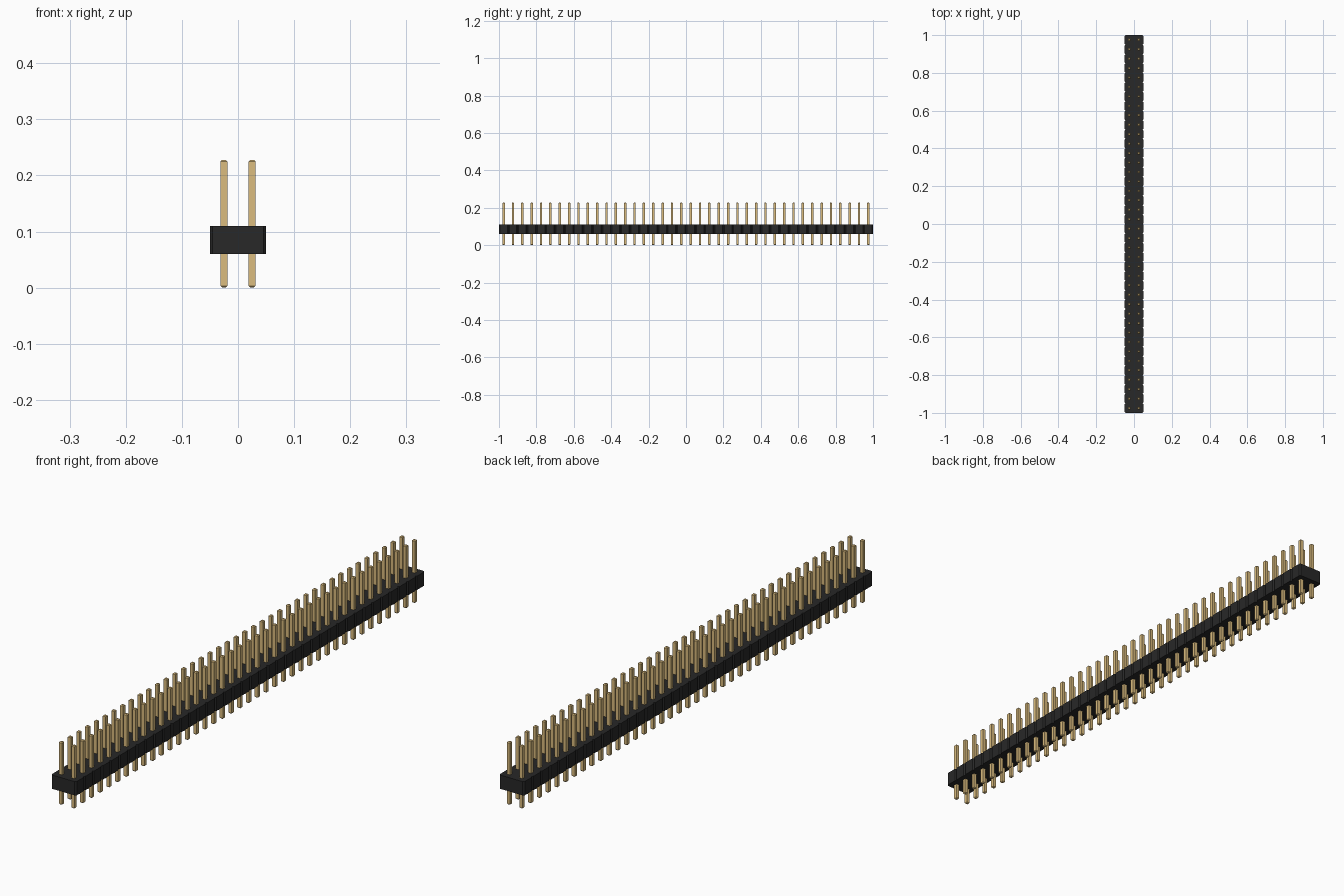
import bpy, bmesh

cube = bpy.data.objects.get("Cube")
if cube:
    bpy.data.objects.remove(cube, do_unlink=True)

ROWS, PITCH = 40, 0.05
BODY_Z0, BODY_Z1 = 0.06, 0.11
PIN_TOP, PIN_W = 0.228, 0.0126
CHAMFER = PITCH / 10
HALF_X = PITCH


def material(name, rgb):
    m = bpy.data.materials.new(name)
    m.use_nodes = True
    m.diffuse_color = (*rgb, 1)
    bsdf = next(n for n in m.node_tree.nodes if n.type == 'BSDF_PRINCIPLED')
    bsdf.inputs["Base Color"].default_value = (*rgb, 1)
    return m


def add_object(name, bm, mat):
    bmesh.ops.recalc_face_normals(bm, faces=bm.faces)
    mesh = bpy.data.meshes.new(name)
    bm.to_mesh(mesh)
    bm.free()
    mesh.materials.append(mat)
    obj = bpy.data.objects.new(name, mesh)
    bpy.context.collection.objects.link(obj)
    return obj


black = material("black plastic", (0.021, 0.021, 0.021))
gold = material("gold metal", (0.708, 0.504, 0.21))

# Housing: outline with a V notch between neighbouring rows, extruded upwards
side = []
for i in range(ROWS):
    y0 = -1 + i * PITCH
    if i == 0:
        side.append((HALF_X - CHAMFER, y0))
    side += [(HALF_X, y0 + CHAMFER), (HALF_X, y0 + PITCH - CHAMFER),
             (HALF_X - CHAMFER, y0 + PITCH)]
outline = side + [(-x, y) for x, y in reversed(side)]
bm = bmesh.new()
base = bm.faces.new([bm.verts.new((x, y, BODY_Z0)) for x, y in outline])
top = bmesh.ops.extrude_face_region(bm, geom=[base])["geom"]
bmesh.ops.translate(bm, vec=(0, 0, BODY_Z1 - BODY_Z0),
                    verts=[v for v in top if isinstance(v, bmesh.types.BMVert)])
if not any(f.normal.z < -0.9 for f in bm.faces) and not base.is_valid:
    bm.faces.new([v for v in bm.verts if v.co.z < BODY_Z0 + 1e-6])
bmesh.ops.triangulate(bm, faces=[f for f in bm.faces if len(f.verts) > 4])
add_object("housing", bm, black)


# Pins: square bars with chamfered tips
def add_pin(bm, x, y):
    h, c = PIN_W / 2, PIN_W / 4
    rings = []
    for z, r in ((0, h - c), (c, h), (PIN_TOP - c, h), (PIN_TOP, h - c)):
        rings.append([bm.verts.new((x + sx * r, y + sy * r, z))
                      for sx, sy in ((-1, -1), (1, -1), (1, 1), (-1, 1))])
    bm.faces.new(rings[0])
    bm.faces.new(rings[-1])
    for a, b in zip(rings, rings[1:]):
        for k in range(4):
            n = (k + 1) % 4
            bm.faces.new((a[k], a[n], b[n], b[k]))


for name, x in (("left_pin_row", PITCH / 2), ("right_pin_row", -PITCH / 2)):
    bm = bmesh.new()
    for i in range(ROWS):
        add_pin(bm, x, -1 + (i + 0.5) * PITCH)
    add_object(name, bm, gold)
